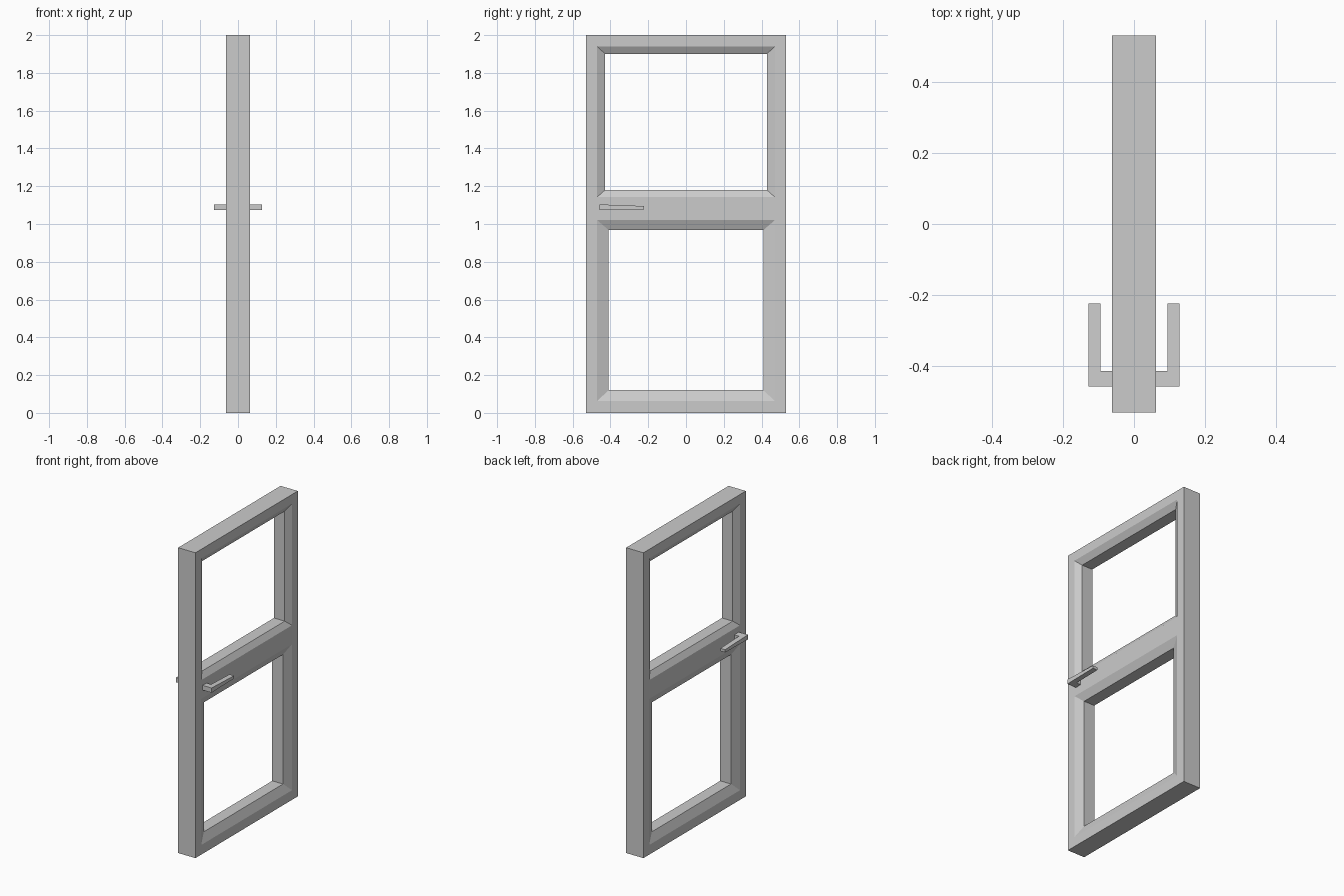
import bpy, bmesh

if "Cube" in bpy.data.objects:
    bpy.data.objects.remove(bpy.data.objects["Cube"])

FACE_X = 0.0625   # half thickness of the frame
REBATE_X = 0.039  # half thickness at the inside of the openings
YS = [-0.53, -0.47, 0.47, 0.53]
ZS = [0.0, 0.063, 1.02, 1.143, 1.94, 2.0]
# grid row -> inner edge of the opening (half width, bottom, top)
OPENINGS = {1: (0.41, 0.12, 0.968), 3: (0.428, 1.18, 1.90)}


def finish(bm, name):
    bmesh.ops.remove_doubles(bm, verts=bm.verts, dist=1e-5)
    bmesh.ops.recalc_face_normals(bm, faces=bm.faces)
    mesh = bpy.data.meshes.new(name)
    bm.to_mesh(mesh)
    bm.free()
    obj = bpy.data.objects.new(name, mesh)
    bpy.context.collection.objects.link(obj)
    return obj


def add_face(bm, pts):
    bm.faces.new([bm.verts.new(p) for p in pts])


def bridge(bm, a, b):
    for i in range(len(a)):
        j = (i + 1) % len(a)
        add_face(bm, (a[i], a[j], b[j], b[i]))


def rect(x, y0, y1, z0, z1):
    return [(x, y0, z0), (x, y1, z0), (x, y1, z1), (x, y0, z1)]


# Door frame: flat stiles and rails on both faces
bm = bmesh.new()
for x in (-FACE_X, FACE_X):
    for i in range(3):
        for k in range(5):
            if not (i == 1 and k in OPENINGS):
                add_face(bm, rect(x, YS[i], YS[i + 1], ZS[k], ZS[k + 1]))

# Outer edges, split to match the face grid
outline = ([(y, ZS[0]) for y in YS] + [(YS[-1], z) for z in ZS[1:]]
           + [(y, ZS[-1]) for y in YS[-2::-1]] + [(YS[0], z) for z in ZS[-2:0:-1]])
bridge(bm, [(-FACE_X, *p) for p in outline], [(FACE_X, *p) for p in outline])

# Bevelled surrounds and inner jambs of the two openings
for k, (w, z0, z1) in OPENINGS.items():
    rings = [rect(-FACE_X, YS[1], YS[2], ZS[k], ZS[k + 1]),
             rect(-REBATE_X, -w, w, z0, z1),
             rect(REBATE_X, -w, w, z0, z1),
             rect(FACE_X, YS[1], YS[2], ZS[k], ZS[k + 1])]
    for a, b in zip(rings, rings[1:]):
        bridge(bm, a, b)
finish(bm, "door_frame")

# Lever handles: L-shaped plan with a tapering lever, one on each side
# plan points: x, y, lower z, upper z
PLAN = [(0.0625, -0.457, 1.073, 1.104), (0.128, -0.457, 1.073, 1.104),
        (0.128, -0.413, 1.074, 1.102), (0.128, -0.223, 1.077, 1.095),
        (0.094, -0.223, 1.077, 1.095), (0.094, -0.413, 1.074, 1.102),
        (0.0625, -0.413, 1.074, 1.102)]
for side, name in ((1, "right_handle"), (-1, "left_handle")):
    bm = bmesh.new()
    low = [(side * x, y, a) for x, y, a, b in PLAN]
    top = [(side * x, y, b) for x, y, a, b in PLAN]
    bridge(bm, low, top)
    for loop in (low, top):
        add_face(bm, [loop[i] for i in (0, 1, 2, 5, 6)])
        add_face(bm, [loop[i] for i in (2, 3, 4, 5)])
    finish(bm, name)
